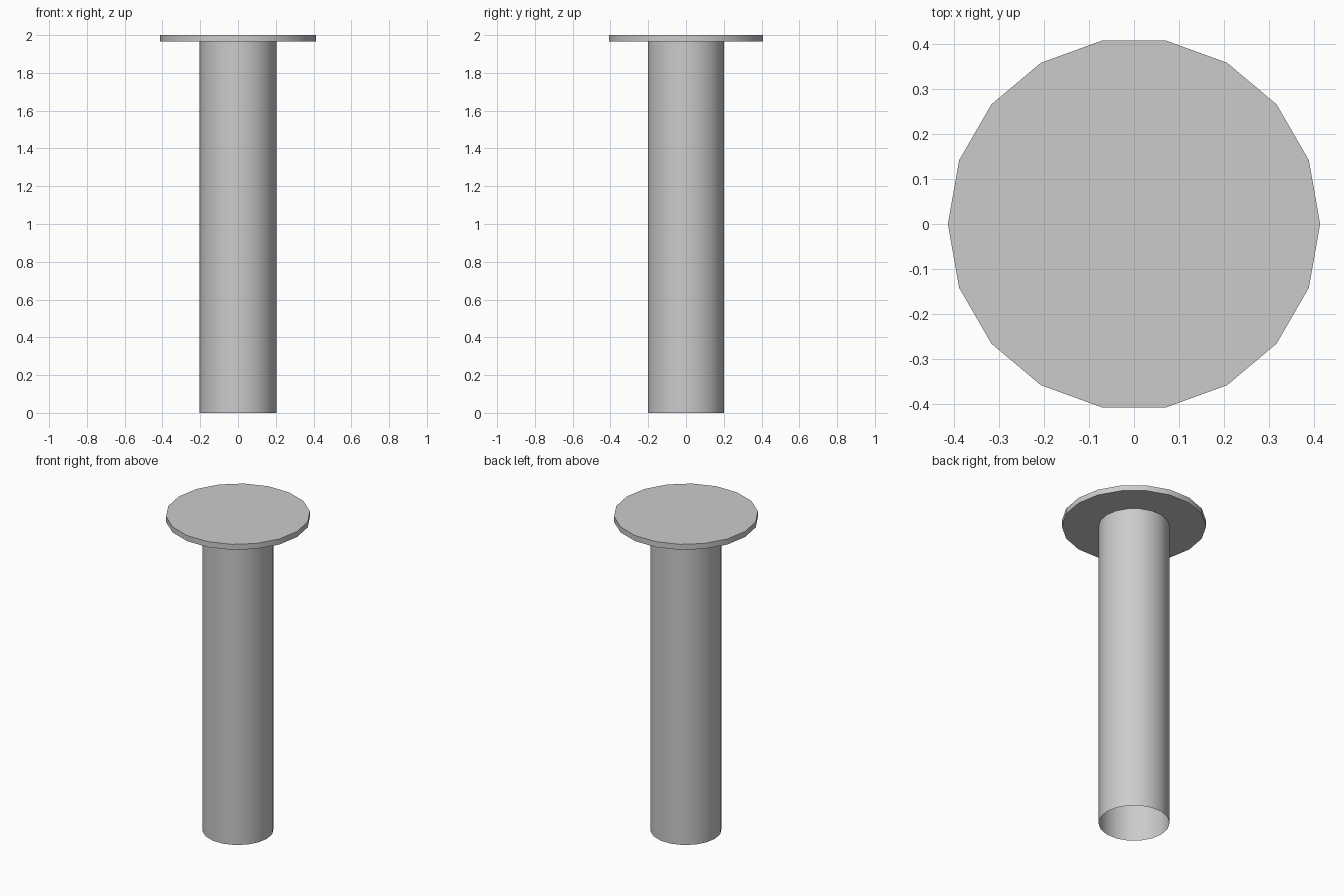
import bpy, bmesh
from math import cos, sin, tau, radians

if "Cube" in bpy.data.objects:
    bpy.data.objects.remove(bpy.data.objects["Cube"])

SIDES = 18
# Profile (radius, height): open tube foot, tube top, flange underside, flange rim
PROFILE = [(0.204, 0.0), (0.204, 1.965), (0.414, 1.965), (0.414, 2.0)]

bm = bmesh.new()
rings = [[bm.verts.new((r * cos(tau * i / SIDES), r * sin(tau * i / SIDES), z))
          for i in range(SIDES)] for r, z in PROFILE]

# Tube wall, flange underside and rim
for low, high in zip(rings, rings[1:]):
    for i in range(SIDES):
        j = (i + 1) % SIDES
        bm.faces.new((low[i], low[j], high[j], high[i]))

# Flat top of the flange; the tube foot stays open
bm.faces.new(rings[-1])

mesh = bpy.data.meshes.new("flanged_tube")
bm.to_mesh(mesh)
bm.free()
tube = bpy.data.objects.new("flanged_tube", mesh)
bpy.context.collection.objects.link(tube)
bpy.context.view_layer.objects.active = tube
tube.select_set(True)
bpy.ops.object.shade_smooth_by_angle(angle=radians(30))
